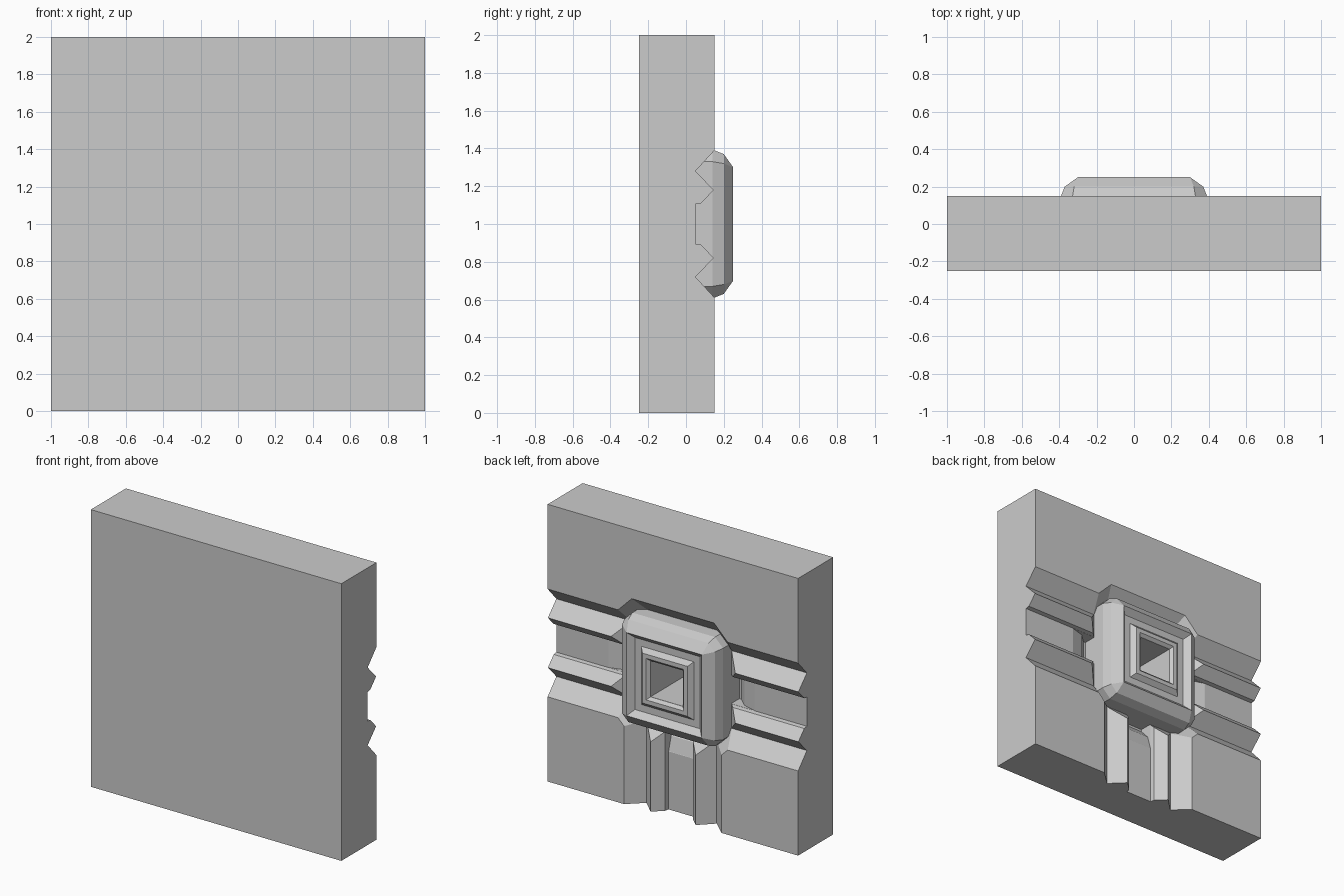
import bpy, bmesh

if "Cube" in bpy.data.objects:
    bpy.data.objects.remove(bpy.data.objects["Cube"])


def loft(name, rings):
    """Closed solid from equal-length rings, with both ends capped."""
    bm = bmesh.new()
    loops = [[bm.verts.new(p) for p in ring] for ring in rings]
    n = len(loops[0])
    for a, b in zip(loops, loops[1:]):
        for i in range(n):
            j = (i + 1) % n
            bm.faces.new((a[i], a[j], b[j], b[i]))
    bm.faces.new(loops[0])
    bm.faces.new(loops[-1])
    bmesh.ops.remove_doubles(bm, verts=bm.verts, dist=1e-5)
    bmesh.ops.recalc_face_normals(bm, faces=bm.faces)
    mesh = bpy.data.meshes.new(name)
    bm.to_mesh(mesh)
    bm.free()
    ob = bpy.data.objects.new(name, mesh)
    bpy.context.collection.objects.link(ob)
    return ob


def octagon(r, c, y):
    """Square of half size r with chamfers starting at c (c == r: square)."""
    pts = [(r, -c), (r, c), (c, r), (-c, r), (-r, c), (-r, -c), (-c, -r), (c, -r)]
    return [(x, y, 1 + z) for x, z in pts]


def combine(target, other, operation):
    mod = target.modifiers.new(operation, 'BOOLEAN')
    mod.operation = operation
    mod.solver = 'EXACT'
    mod.object = other
    other.hide_render = True
    bpy.context.view_layer.objects.active = target
    bpy.ops.object.modifier_apply(modifier=mod.name)
    bpy.data.objects.remove(other, do_unlink=True)


# wall slab
wall = loft("wall_panel", [[(x, y, z) for x, z in ((-1, 0), (1, 0), (1, 2), (-1, 2))]
                           for y in (-0.25, 0.15)])

# groove running side to side, and branch running down
half = [(0.411, 0.17), (0.28, 0.05), (0.18, 0.147), (0.11, 0.08), (0.105, 0.05)]
groove = half + [(-a, y) for a, y in reversed(half)]
combine(wall, loft("groove_cutter", [[(x, y, 1 + a) for a, y in groove]
                                     for x in (-1.1, 1.1)]), 'DIFFERENCE')
combine(wall, loft("branch_cutter", [[(a, y, z) for a, y in groove]
                                     for z in (-0.1, 1.0)]), 'DIFFERENCE')

# chamfered recess around the boss
combine(wall, loft("recess_cutter", [octagon(0.395, 0.28, 0.046), octagon(0.515, 0.335, 0.166)]),
        'DIFFERENCE')

# channel floors dipping under the boss
dip = [(0.60, 0.06), (0.58, 0.049), (0.48, 0.02), (0.41, -0.045), (0.3, -0.045), (0.3, 0.06)]
directions = (lambda d, y, w: (d, y, 1 + w),
              lambda d, y, w: (-d, y, 1 + w),
              lambda d, y, w: (w, y, 1 - d))
for place in directions:
    combine(wall, loft("dip_cutter", [[place(d, y, w) for d, y in dip]
                                      for w in (-0.104, 0.104)]), 'DIFFERENCE')

# raised boss with stepped square rings on its face
boss = loft("boss", [octagon(r, c, y) for r, c, y in (
    (0.394, 0.33, -0.06), (0.394, 0.33, 0.14), (0.37, 0.32, 0.20), (0.30, 0.30, 0.25),
    (0.26, 0.26, 0.21), (0.21, 0.21, 0.21), (0.18, 0.18, 0.24), (0.15, 0.15, 0.24),
    (0.13, 0.13, 0.22))])
combine(wall, boss, 'UNION')

# deep square socket in the middle
combine(wall, loft("socket_cutter", [octagon(0.129, 0.129, -0.15), octagon(0.129, 0.129, 0.3)]),
        'DIFFERENCE')
